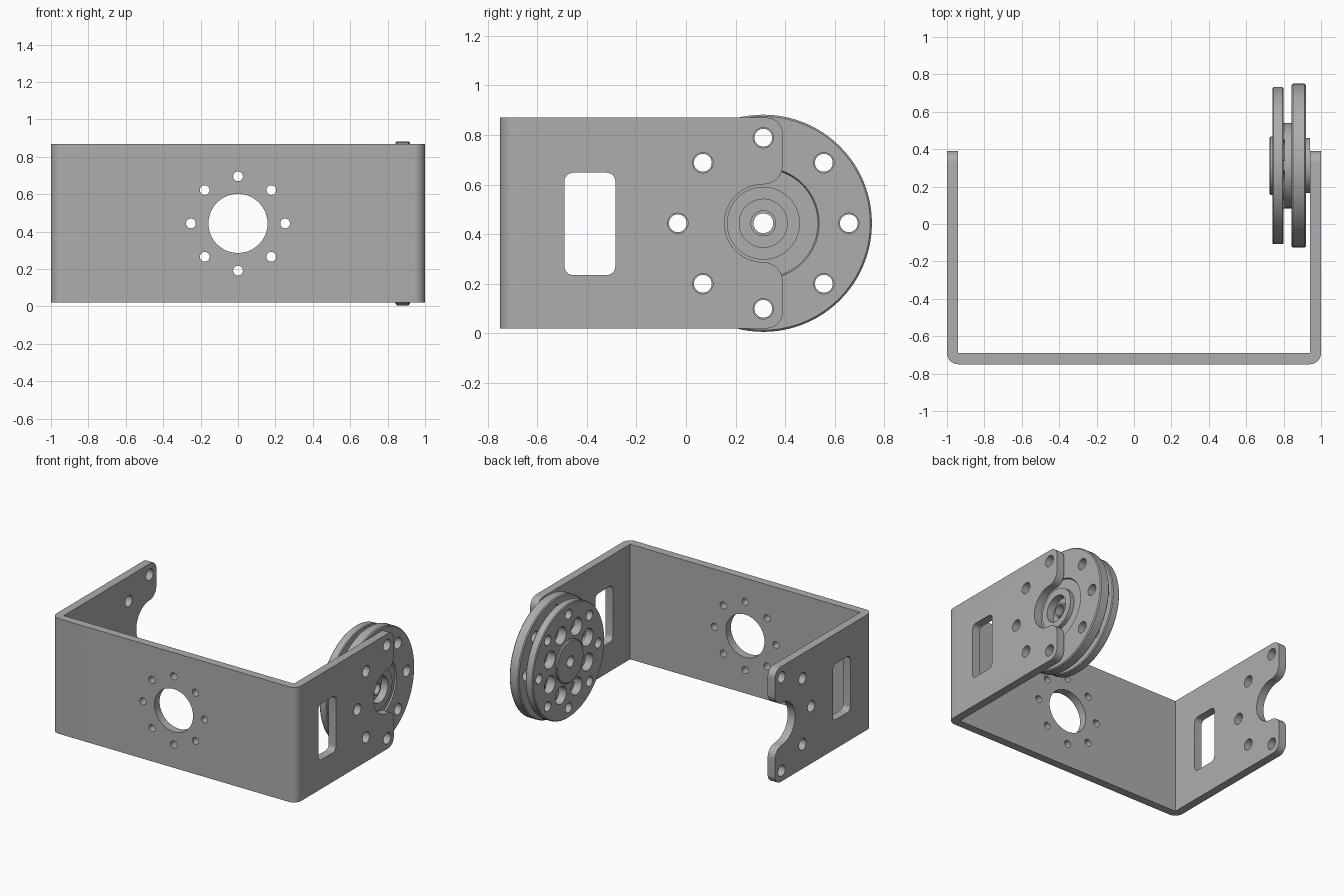
import bpy, bmesh
from math import sin, cos, pi, radians
from mathutils import Matrix

cube = bpy.data.objects.get("Cube")
if cube:
    bpy.data.objects.remove(cube, do_unlink=True)

CY, CZ = 0.312, 0.444      # wheel axis
BOLT = 0.345               # bolt circle radius
LOW, HIGH = 0.02, 0.87     # bracket bottom and top
END = 0.39                 # free end of the arms
WALL = 0.06

metal = bpy.data.materials.new("grey metal")
metal.use_nodes = True
grey = (0.42, 0.42, 0.42, 1)
metal.diffuse_color = grey
metal.node_tree.nodes["Principled BSDF"].inputs["Base Color"].default_value = grey

AXES = {"X": lambda u, v, w: (w, u, v),
        "Y": lambda u, v, w: (u, w, v),
        "Z": lambda u, v, w: (u, v, w)}


def arc(u, v, r, start, end, n=12):
    angles = [radians(start + (end - start) * i / n) for i in range(n + 1)]
    return [(u + r * cos(a), v + r * sin(a)) for a in angles]


def circle(u, v, r, n=40):
    return arc(u, v, r, 0, 360, n)[:-1]


def ring_of_circles(u, v, ring, r, count, offset=0):
    turns = [2 * pi * i / count + radians(offset) for i in range(count)]
    return [circle(u + ring * cos(t), v + ring * sin(t), r, 28) for t in turns]


def rounded_rect(u0, v0, u1, v1, r):
    return (arc(u1 - r, v1 - r, r, 0, 90, 6) + arc(u0 + r, v1 - r, r, 90, 180, 6)
            + arc(u0 + r, v0 + r, r, 180, 270, 6) + arc(u1 - r, v0 + r, r, 270, 360, 6))


def make_object(name, bm):
    bmesh.ops.recalc_face_normals(bm, faces=bm.faces)
    mesh = bpy.data.meshes.new(name)
    bm.to_mesh(mesh)
    bm.free()
    mesh.materials.append(metal)
    obj = bpy.data.objects.new(name, mesh)
    bpy.context.collection.objects.link(obj)
    return obj


def prism(name, outlines, axis, low, high):
    """Extrude one or more flat outlines along an axis."""
    bm = bmesh.new()
    for outline in outlines:
        face = bm.faces.new([bm.verts.new(AXES[axis](u, v, low)) for u, v in outline])
        out = bmesh.ops.extrude_face_region(bm, geom=[face])
        verts = [g for g in out["geom"] if isinstance(g, bmesh.types.BMVert)]
        bmesh.ops.translate(bm, verts=verts, vec=AXES[axis](0, 0, high - low))
    return make_object(name, bm)


def lathe(name, profile, steps=96):
    """Spin a closed (x, radius) profile about the wheel axis."""
    bm = bmesh.new()
    verts = [bm.verts.new((x, CY, CZ + r)) for x, r in profile]
    edges = [bm.edges.new((verts[i - 1], verts[i])) for i in range(len(verts))]
    bmesh.ops.spin(bm, geom=verts + edges, cent=(0, CY, CZ), axis=(1, 0, 0),
                   angle=2 * pi, steps=steps, use_merge=False)
    bmesh.ops.remove_doubles(bm, verts=bm.verts, dist=1e-5)
    return make_object(name, bm)


def carve(obj, cutter, operation="DIFFERENCE"):
    mod = obj.modifiers.new("carve", "BOOLEAN")
    mod.object, mod.operation, mod.solver = cutter, operation, "EXACT"
    graph = bpy.context.evaluated_depsgraph_get()
    mesh = bpy.data.meshes.new_from_object(obj.evaluated_get(graph))
    obj.modifiers.clear()
    obj.data = mesh
    bpy.data.objects.remove(cutter, do_unlink=True)


def finish(obj):
    obj.data.shade_smooth()
    obj.data.set_sharp_from_angle(angle=radians(30))


# Bracket: bent U strip, trimmed to the side outline
channel = ([(-1, 0.6)] + arc(-0.94, -0.69, 0.06, 180, 270) + arc(0.94, -0.69, 0.06, 270, 360)
           + [(1, 0.6), (1 - WALL, 0.6), (1 - WALL, -0.75 + WALL),
              (-1 + WALL, -0.75 + WALL), (-1 + WALL, 0.6)])
bracket = prism("bracket", [channel], "Z", -0.1, 1.0)

# Side outline with rounded ends and a flared round notch
notch, flare, corner = 0.157, END - CY, 0.065
side = ([(-0.9, HIGH), (-0.9, LOW)]
        + arc(END - corner, LOW + corner, corner, 270, 360)
        + arc(CY, CZ - notch - flare, flare, 0, 90)
        + arc(CY, CZ, notch, 270, 90, 32)[1:-1]
        + arc(CY, CZ + notch + flare, flare, -90, 0)
        + arc(END - corner, HIGH - corner, corner, 0, 90))
carve(bracket, prism("trim", [side], "X", -1.2, 1.2), "INTERSECT")

# Arm slots and bolt holes
arm_holes = ring_of_circles(CY, CZ, BOLT, 0.041, 8, 90)[:5]
slot = rounded_rect(-0.49, 0.235, -0.285, 0.648, 0.035)
carve(bracket, prism("arm_cutter", arm_holes + [slot], "X", -1.2, 1.2))

# Front plate opening and its ring of holes
front_holes = [circle(0, CZ, 0.158)] + ring_of_circles(0, CZ, 0.252, 0.026, 8)
carve(bracket, prism("front_cutter", front_holes, "Y", -0.9, -0.6))
finish(bracket)

# Wheel: two discs on a spacer with a stepped hub
wheel = lathe("wheel", [
    (0.725, 0.04), (0.725, 0.15), (0.731, 0.157), (0.74, 0.157),
    (0.74, 0.414), (0.746, 0.42), (0.794, 0.42), (0.80, 0.414),
    (0.80, 0.228), (0.843, 0.228),
    (0.843, 0.431), (0.85, 0.438), (0.912, 0.438), (0.919, 0.431),
    (0.919, 0.225), (0.909, 0.220), (0.909, 0.147), (0.94, 0.147),
    (0.94, 0.097), (0.885, 0.097), (0.885, 0.052), (0.915, 0.052), (0.915, 0.04)])
bolts = ring_of_circles(CY, CZ, BOLT, 0.036, 8)
carve(wheel, prism("inner_bolt_cutter", bolts, "X", 0.6, 0.82))
bolts = ring_of_circles(CY, CZ, BOLT, 0.041, 8)
carve(wheel, prism("outer_bolt_cutter", bolts, "X", 0.82, 1.1))
windows = ring_of_circles(CY, CZ, 0.238, 0.064, 8, 22.5)
carve(wheel, prism("window_cutter", windows, "X", 0.6, 0.805))
finish(wheel)
